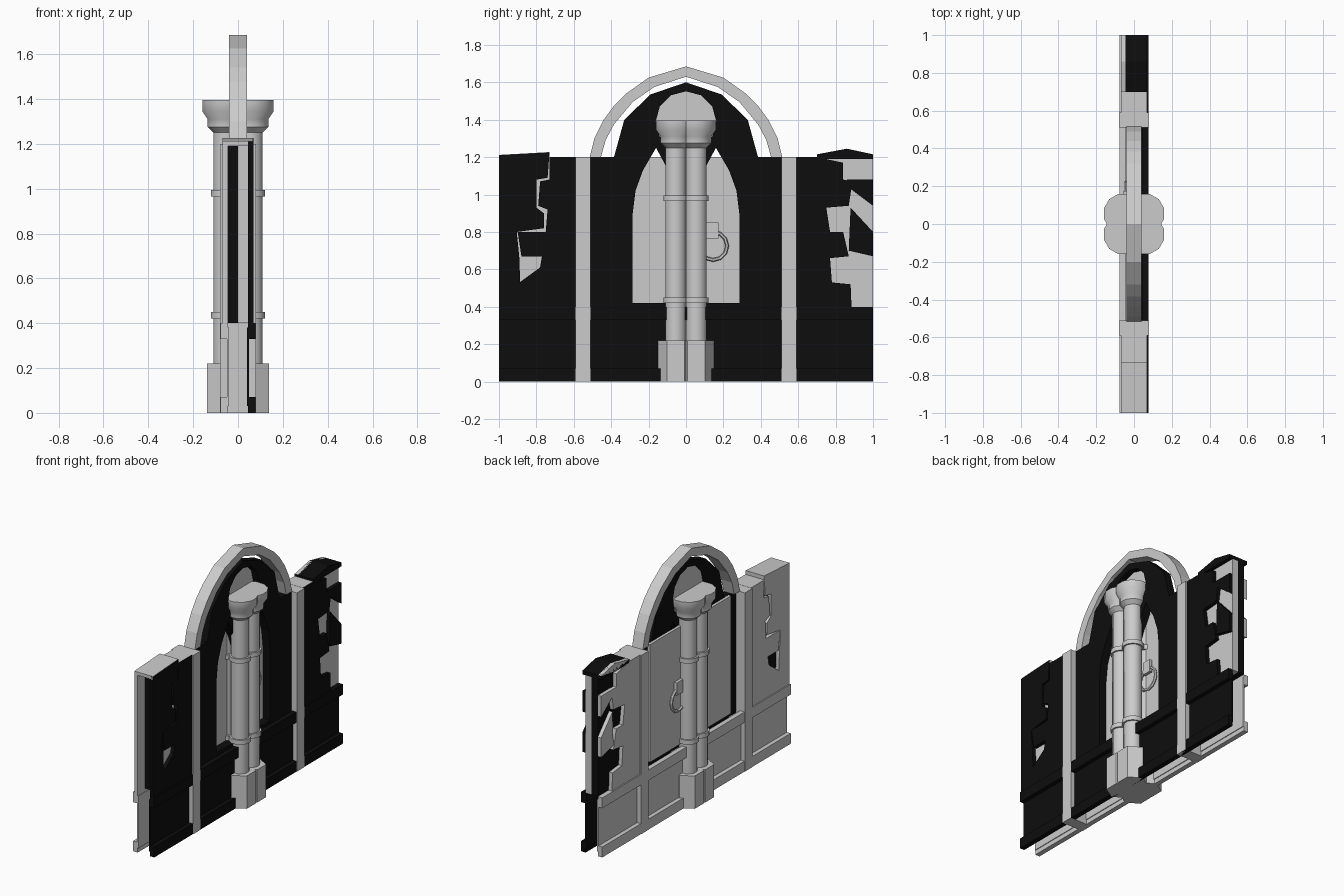
import bpy, bmesh
from math import pi, sin, cos

if "Cube" in bpy.data.objects:
    bpy.data.objects.remove(bpy.data.objects["Cube"])

BLACK = bpy.data.materials.new("black")
BLACK.diffuse_color = (.004, .004, .004, 1)
BLACK.use_nodes = True
BLACK.node_tree.nodes["Principled BSDF"].inputs["Base Color"].default_value = BLACK.diffuse_color


def slab(name, x0, x1, *loops, mat=None):
    """Flat (y, z) outline, further loops being holes, extruded from x0 to x1."""
    cu = bpy.data.curves.new(name, 'CURVE')
    cu.dimensions, cu.fill_mode, cu.extrude = '2D', 'BOTH', abs(x1 - x0) / 2
    for pts in loops:
        sp = cu.splines.new('POLY')
        sp.points.add(len(pts) - 1)
        for p, (y, z) in zip(sp.points, pts):
            p.co = (y, z, 0, 1)
        sp.use_cyclic_u = True
    ob = bpy.data.objects.new(name, cu)
    bpy.context.collection.objects.link(ob)
    ob.location.x = (x0 + x1) / 2
    ob.rotation_euler = (pi / 2, 0, pi / 2)
    bpy.ops.object.select_all(action='DESELECT')
    ob.select_set(True)
    bpy.context.view_layer.objects.active = ob
    bpy.ops.object.convert(target='MESH')
    bpy.ops.object.shade_flat()
    if mat:
        bpy.context.object.data.materials.clear()
        bpy.context.object.data.materials.append(mat)


def rect(y0, y1, z0, z1):
    return [(y0, z0), (y1, z0), (y1, z1), (y0, z1)]


def flip(pts):
    return [(-y, z) for y, z in reversed(pts)]


def symmetric(half):
    """Complete a half outline that ends on the centre line."""
    return half + [(-y, z) for y, z in reversed(half) if y != 0]


def lathe(name, profile, sides, x, y):
    bm = bmesh.new()
    rings = [[bm.verts.new((x + r * cos((i + .5) * 2 * pi / sides),
                            y + r * sin((i + .5) * 2 * pi / sides), z))
              for i in range(sides)] for r, z in profile]
    for a, b in zip(rings, rings[1:]):
        for i in range(sides):
            j = (i + 1) % sides
            bm.faces.new((a[i], a[j], b[j], b[i]))
    bm.faces.new(rings[0][::-1])
    bm.faces.new(rings[-1])
    me = bpy.data.meshes.new(name)
    bm.to_mesh(me)
    bm.free()
    ob = bpy.data.objects.new(name, me)
    bpy.context.collection.objects.link(ob)
    bpy.ops.object.select_all(action='DESELECT')
    ob.select_set(True)
    bpy.context.view_layer.objects.active = ob
    bpy.ops.object.shade_smooth_by_angle(angle=.7)


# Clustered column of four shafts with rings and a flared capital
shaft = [(.057, .2), (.057, .42), (.068, .42), (.068, .45), (.057, .45),
         (.057, .965), (.068, .965), (.068, .995), (.057, .995),
         (.057, 1.25), (.083, 1.275), (.083, 1.31), (.108, 1.345), (.108, 1.395)]
for x in (-.055, .055):
    for y in (-.055, .055):
        lathe("column_shaft", shaft, 12, x, y)
        lathe("column_base", [(.095, 0), (.095, .22)], 6, x, y)

# Pointed arch rib
outer = [(.515, 1.2), (.49, 1.3), (.44, 1.4), (.385, 1.475), (.32, 1.54), (.2, 1.625), (0, 1.685)]
inner = [(.455, 1.2), (.43, 1.29), (.385, 1.375), (.285, 1.495), (.17, 1.575), (0, 1.63)]
slab("arch_rib", -.04, .04, symmetric(outer) + symmetric(inner)[::-1])

# Window tracery with two lancets and a round opening
frame = symmetric([(.51, .38), (.51, 1.2), (.385, 1.2), (.33, 1.4), (.19, 1.535), (0, 1.6)])
lancet = [(.05, .42), (.285, .42), (.285, .9), (.27, 1.02), (.23, 1.13),
          (.16, 1.25), (.09, 1.12), (.05, .95)]
circle = [(.162 * cos(i * pi / 6), 1.39 + .162 * sin(i * pi / 6)) for i in range(12)]
slab("window_tracery", -.015, .04, frame, lancet, flip(lancet), circle, mat=BLACK)
slab("round_pane", -.012, 0, circle)
for s in (-1, 1):
    slab("shutter", -.035, -.016, rect(*sorted((s * .01, s * .43)), .41, 1.2))

# Latch plate and pull ring
for x in (-.045, .01):
    slab("latch_plate", x - .01, x + .01, rect(.11, .175, .765, .85))
    bpy.ops.mesh.primitive_torus_add(major_radius=.075, minor_radius=.01, major_segments=12,
                                     minor_segments=6, location=(x, .145, .725),
                                     rotation=(0, pi / 2, 0))
    bpy.context.object.name = "pull_ring"

# Broken plaster outlines: toothed edge near the window and remnant at the end
left_tooth = [(-.59, .4), (-.885, .4), (-.89, .53), (-.78, .61), (-.77, .67), (-.88, .67),
              (-.9, .8), (-.75, .8), (-.74, .92), (-.79, .94), (-.78, 1.07),
              (-.73, 1.08), (-.73, 1.2), (-.59, 1.2)]
left_rest = [(-1, .4), (-.885, .4), (-.89, .65), (-.905, .8), (-.76, .82), (-.76, .9),
             (-.8, .93), (-.8, 1.08), (-.74, 1.09), (-.73, 1.225), (-1, 1.21)]
right_tooth = [(.59, .4), (.885, .4), (.88, .52), (.78, .53), (.77, .66), (.87, .67),
               (.84, .8), (.77, .8), (.75, .93), (.87, .94), (.89, 1.07),
               (.84, 1.08), (.84, 1.17), (.7, 1.2), (.59, 1.2)]
right_rest = [[(.84, 1.19), (1, 1.215), (.86, 1.245), (.7, 1.215)],
              [(.86, 1.08), (1, 1.08), (1, .94), (.88, 1.03)],
              [(.88, .93), (1, .8), (1, .67), (.87, .7)]]

for s in (-1, 1):
    # Plaster skins, one per face of the wall, dark on one side
    m = BLACK if s > 0 else None
    a, b = s * .045, s * .07
    for name, pts in [("left_plaster", left_tooth), ("left_plaster_end", left_rest),
                      ("right_plaster", right_tooth)]:
        slab(name, a, b, pts, mat=m)
    for pts in right_rest:
        slab("right_plaster_piece", a, b, pts, mat=m)
    # Lower wall panels and horizontal beams
    slab("lower_panel", s * .04, s * .05, rect(-1, 1, .03, .38), mat=m)
    slab("middle_beam", s * .045, s * .078, rect(-1, 1, .33, .4), mat=m)
    slab("ground_beam", s * .045, s * .078, rect(-1, 1, 0, .07), mat=m)
    # Posts
    y0, y1 = sorted((s * .51, s * .59))
    slab("post", -.08, .08, rect(y0, y1, 0, 1.2))
    # Exposed wall core, pale on one face and dark on the other
    y0, y1 = (-.92, -.59) if s < 0 else (.59, 1)
    slab("wall_core", 0, .045, rect(y0, y1, .4, 1.19))
    slab("wall_core_dark", -.045, 0, rect(y0, y1, .4, 1.19), mat=BLACK)

# Caps across the broken wall tops
slab("left_cap", -.07, .068, [(-1, 1.19), (-.73, 1.19), (-.73, 1.227), (-1, 1.212)])
slab("left_top", -.07, .068, rect(-.73, -.59, 1.19, 1.201))
slab("right_top", -.07, .068, rect(.59, .7, 1.19, 1.201))
slab("right_cap", -.07, .07, [(.7, 1.19), (1, 1.19), (1, 1.215), (.86, 1.245), (.7, 1.215)],
     mat=BLACK)
